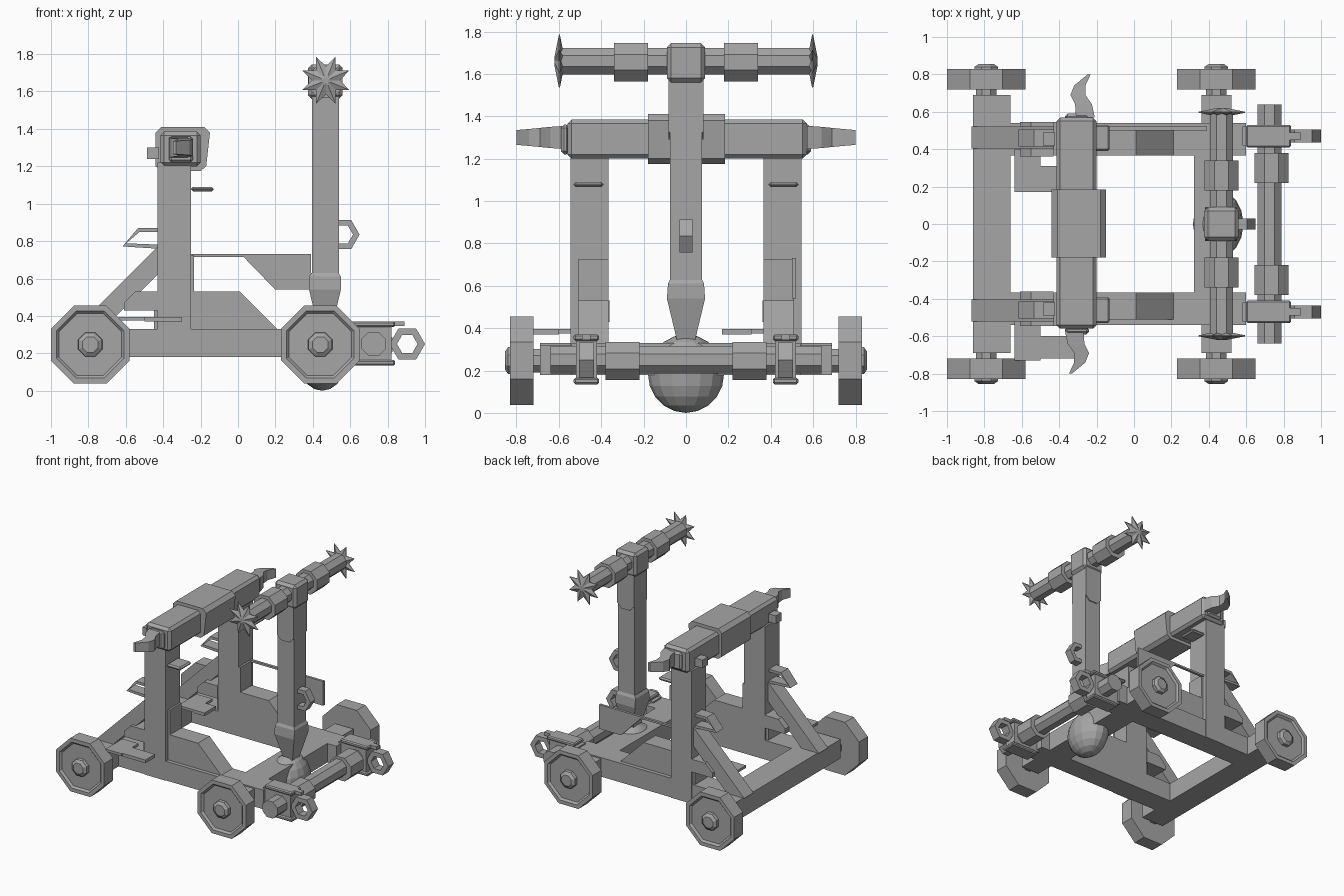
import bpy, bmesh, math
from mathutils import Vector

cube = bpy.data.objects.get("Cube")
if cube:
    bpy.data.objects.remove(cube)

mat = bpy.data.materials.new("plain grey")
mat.use_nodes = True
grey = (0.38, 0.38, 0.38, 1)
mat.diffuse_color = grey
mat.node_tree.nodes["Principled BSDF"].inputs["Base Color"].default_value = grey


def loft(name, rings, closed=False):
    """Skin a list of equal-sized point rings."""
    bm = bmesh.new()
    vs = [[bm.verts.new(p) for p in r] for r in rings]
    n = len(vs[0])
    pairs = list(zip(vs, vs[1:])) + ([(vs[-1], vs[0])] if closed else [])
    for a, b in pairs:
        for i in range(n):
            j = (i + 1) % n
            bm.faces.new((a[i], a[j], b[j], b[i]))
    if not closed:
        bm.faces.new(vs[0])
        bm.faces.new(vs[-1])
    bmesh.ops.recalc_face_normals(bm, faces=bm.faces)
    me = bpy.data.meshes.new(name)
    bm.to_mesh(me)
    bm.free()
    me.materials.append(mat)
    ob = bpy.data.objects.new(name, me)
    bpy.context.collection.objects.link(ob)
    return ob


def bevel(ob, width):
    m = ob.modifiers.new("bevel", "BEVEL")
    m.width, m.segments = width, 1
    return ob


def box(name, x0, x1, y0, y1, z0, z1):
    return loft(name, [[(x0, y0, z), (x1, y0, z), (x1, y1, z), (x0, y1, z)] for z in (z0, z1)])


def plate_y(name, pts, y0, y1):
    """Extrude an (x, z) outline along y."""
    return loft(name, [[(x, y, z) for x, z in pts] for y in (y0, y1)])


def turn_y(name, x, z, profile, n=8):
    """Turn (radius, y) pairs around an axis along y, flat side up."""
    return loft(name, [[(x + r * math.cos((i + .5) * math.tau / n), y,
                         z + r * math.sin((i + .5) * math.tau / n)) for i in range(n)]
                       for r, y in profile])


def bar(name, path, half_y, half_t, y):
    """Flat strip following an (x, z) path."""
    rings = []
    for i, p in enumerate(path):
        d = (Vector(path[min(i + 1, len(path) - 1)]) - Vector(path[max(i - 1, 0)])).normalized()
        n = Vector((-d.y, d.x)) * half_t
        rings.append([(p[0] + s * n.x, y + t * half_y, p[1] + s * n.y)
                      for s, t in ((-1, -1), (1, -1), (1, 1), (-1, 1))])
    return loft(name, rings)


def hex_ring(name, x, y, z, r_out, r_in, half_y):
    rings = []
    for i in range(6):
        c, s = math.cos(i * math.pi / 3), math.sin(i * math.pi / 3)
        rings.append([(x + r * c, y + t, z + r * s) for r, t in
                      ((r_in, -half_y), (r_out, -half_y), (r_out, half_y), (r_in, half_y))])
    return loft(name, rings, True)


def span(side, a, b):
    return sorted((side * a, side * b))


def tongue(name, x0, x1, z0, z1, y0, y1):
    """Board with a clipped lower end."""
    q = (x1 - x0) / 4
    return plate_y(name, [(x0, z1), (x0, z0 + q), (x0 + q, z0), (x1 - q, z0),
                          (x1, z0 + q), (x1, z1)], y0, y1)


# Chassis
box("rear_crossbeam", -.86, -.66, -.69, .69, .18, .33)
box("front_crossbeam", .32, .52, -.5, .5, .18, .33)
for s, side in ((-1, "right"), (1, "left")):
    box(side + "_rail", -.86, .6, *span(s, .365, .54), .18, .33)
    box(side + "_front_axle", .36, .52, *span(s, .5, .69), .18, .32)
    # Wheels with recessed face and hub
    for x, end in ((-.79, "rear"), (.44, "front")):
        turn_y(f"{side}_{end}_wheel", x, .247,
               [(.06, s * .68), (.06, s * .72), (.226, s * .72), (.226, s * .83), (.195, s * .83),
                (.18, s * .815), (.07, s * .815), (.068, s * .84), (.045, s * .855)])
    # Uprights with boards on their inner and outer faces
    box(side + "_post", -.43, -.25, *span(s, .365, .545), .18, 1.22)
    box(side + "_post_board", -.25, -.235, *span(s, .365, .51), .33, .725)
    ob = box(side + "_post_peg", -.25, -.13, *span(s, .39, .53), 1.065, 1.09)
    bevel(ob, .01)
    # Wedge on the rail and diagonal rear brace
    plate_y(side + "_wedge", [(-.25, .33), (-.25, .53), (.01, .53), (.21, .33)],
            *span(s, .365, .51))
    plate_y(side + "_brace", [(-.87, .33), (-.43, .77), (-.43, .62), (-.72, .33)],
            *span(s, .405, .52))
    plate_y(side + "_brace_block", [(-.61, .43), (-.61, .47), (-.55, .53), (-.43, .53), (-.43, .43)],
            *span(s, .36, .545))
    bar(side + "_rear_handle", [(-.42, .86), (-.53, .86), (-.61, .78), (-.42, .77)],
        .045, .011, s * .46)
    tongue(side + "_post_foot", -.45, -.43, .18, .5, *span(s, .38, .53))

# Thin side panel on the left rail
plate_y("side_panel", [(-.25, .715), (-.25, .73), (.39, .73), (.39, .54), (.2, .54), (.03, .715)],
        .5, .52)

# Low L-shaped steps
for y0, y1, y2, y3, end, name in ((-.73, -.52, -.72, -.6, -.3, "outer"),
                                  (.17, .4, .17, .31, -.41, "inner")):
    box(name + "_step", -.64, -.5, y0, y1, .375, .395)
    box(name + "_step_arm", -.5, end, y2, y3, .37, .395)

# Top beam, collar and curved horns
bevel(box("top_beam", -.415, -.2, -.56, .57, 1.2, 1.385), .02)
collar = [(-.44, 1.2), (-.44, 1.38), (-.41, 1.41), (-.18, 1.41), (-.15, 1.38),
          (-.17, 1.2), (-.2, 1.175), (-.41, 1.175)]
plate_y("beam_collar", collar, -.18, .185)
for s, side in ((-1, "right"), (1, "left")):
    bevel(box(side + "_beam_end", -.37, -.24, *span(s, .55, .59), 1.22, 1.36), .015)
    rings = []
    for dx, y, w, h in ((.03, .57, .05, .055), (.02, .64, .045, .05), (-.01, .69, .04, .045),
                        (.0, .74, .03, .04), (.05, .8, .008, .035)):
        x = -.29 + s * dx
        rings.append([(x + a * w, s * y, 1.3 + b * h) for a, b in ((-1, -1), (1, -1), (1, 1), (-1, 1))])
    loft(side + "_horn", rings)
    turn_y(side + "_post_knob", -.455, 1.27, [(.045, s * .42), (.045, s * .49)], 4)

# Throwing arm with tapered lower end
box("arm", .395, .54, -.075, .075, .6, 1.62)
rings = []
for z, w, h in ((.31, .03, .035), (.54, .085, .09), (.61, .085, .085), (.63, .073, .075)):
    rings.append([(.465 + a * w, b * h, z) for a, b in ((-1, -1), (1, -1), (1, 1), (-1, 1))])
loft("arm_tip", rings)
hex_ring("arm_ring", .56, 0, .835, .09, .055, .03)
for s, side in ((-1, "right"), (1, "left")):
    tongue(side + "_arm_board", .395, .54, 1.29, 1.58, *span(s, .075, .083))

# Crossbar with collars and spiked ends
bevel(box("arm_head", .375, .56, -.09, .09, 1.56, 1.745), .02)
turn_y("crossbar", .468, 1.66, [(.067, -.59), (.067, .59)])
for s, side in ((-1, "right"), (1, "left")):
    turn_y(side + "_crossbar_collar", .468, 1.655, [(.098, s * .18), (.098, s * .34)])
    rings = []
    for scale, y in ((.2, .575), (1, .595), (1, .6), (.2, .62)):
        ring = []
        for i in range(16):
            r = scale * (.135 if i % 2 else .075)
            a = (i - .5 + .5) * math.tau / 16
            ring.append((.47 + r * math.cos(a), s * y, 1.66 + r * math.sin(a)))
        rings.append(ring)
    loft(side + "_spiked_end", rings)

# Front winch: bar, collars, clamps and rings
turn_y("winch_bar", .725, .25, [(.07, -.64), (.07, .64)])
for s, side in ((-1, "right"), (1, "left")):
    turn_y(side + "_winch_collar", .735, .245, [(.098, s * .22), (.098, s * .38)])
    for z, level in ((.135, "lower"), (.34, "upper")):
        bevel(box(f"{side}_{level}_clamp", .6, .84, *span(s, .41, .53), z, z + .03), .008)
    box(side + "_clamp_block", .58, .82, *span(s, .42, .52), .165, .34)
    hex_ring(side + "_winch_ring", .905, s * .47, .25, .095, .055, .035)
    box(side + "_ring_prong", .8, .89, *span(s, .45, .49), .345, .37)

# Round weight under the front crossbeam
bpy.ops.mesh.primitive_uv_sphere_add(segments=16, ring_count=10, radius=1, location=(.45, 0, .185))
weight = bpy.context.object
weight.name = "round_weight"
weight.scale = (.135, .18, .185)
weight.data.materials.append(mat)
